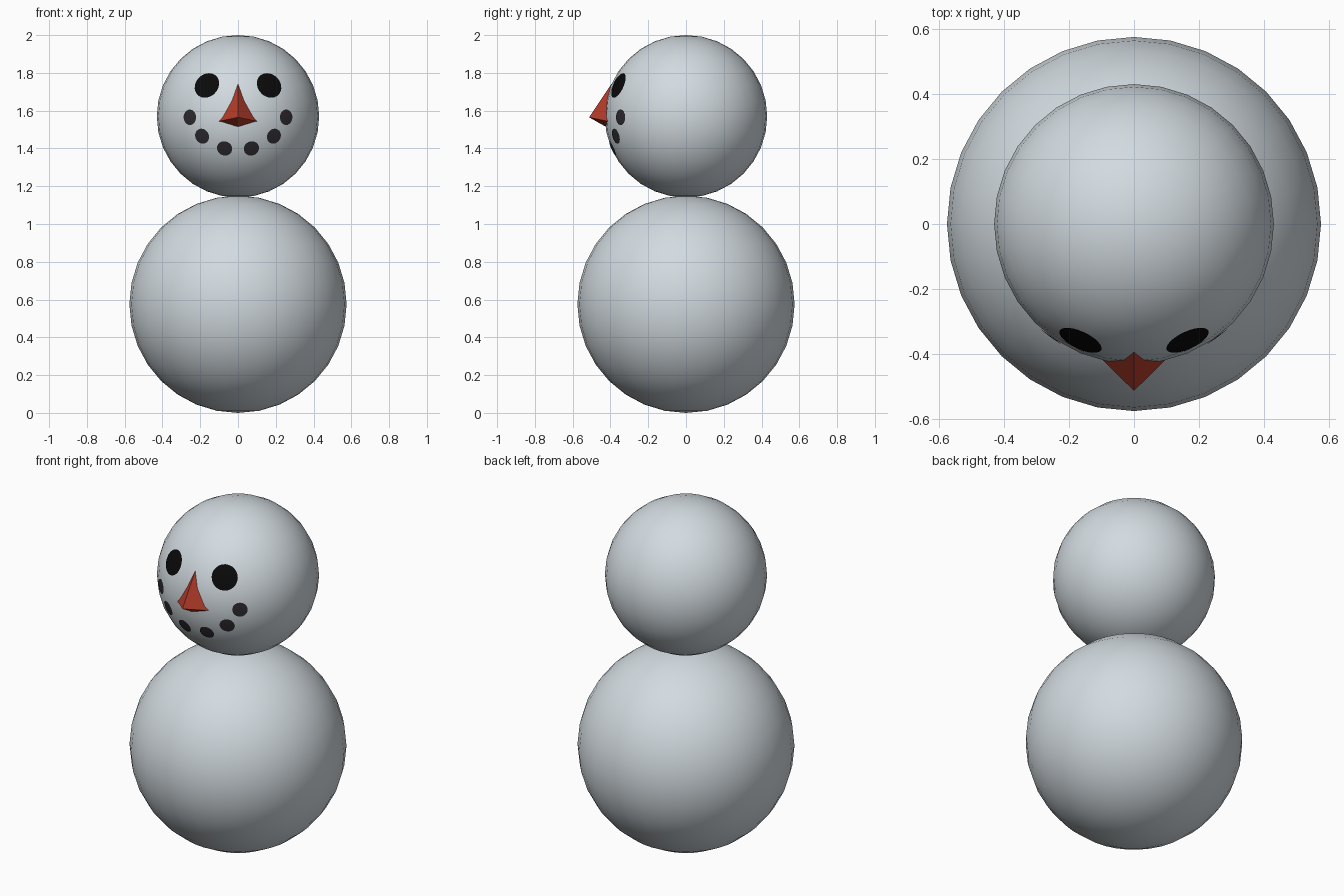
import bpy, bmesh, math
from mathutils import Vector

if "Cube" in bpy.data.objects:
    bpy.data.objects.remove(bpy.data.objects["Cube"])

def material(name, rgb):
    m = bpy.data.materials.new(name)
    m.diffuse_color = (*rgb, 1)
    m.use_nodes = True
    m.node_tree.nodes["Principled BSDF"].inputs["Base Color"].default_value = m.diffuse_color
    return m

SNOW = material("snow_white", (0.65, 0.71, 0.75))
BLACK = material("eye_black", (0.003, 0.003, 0.003))
COAL = material("coal_grey", (0.028, 0.024, 0.029))
ORANGE = material("nose_red", (0.46, 0.045, 0.023))

HEAD = Vector((0, 0, 1.57))
HEAD_R = 0.43

def add_object(name, bm, mat, smooth):
    bmesh.ops.recalc_face_normals(bm, faces=bm.faces)
    for f in bm.faces:
        f.smooth = smooth
    mesh = bpy.data.meshes.new(name)
    bm.to_mesh(mesh)
    bm.free()
    mesh.materials.append(mat)
    ob = bpy.data.objects.new(name, mesh)
    bpy.context.collection.objects.link(ob)
    return ob

def ball(name, z, r):
    bm = bmesh.new()
    bmesh.ops.create_uvsphere(bm, u_segments=32, v_segments=16, radius=r)
    add_object(name, bm, SNOW, True).location.z = z

def patch(name, x, z, r, mat, sides=24, rings=3):
    """Thin round spot that follows the curve of the head."""
    dx, dz = x, z - HEAD.z
    d = Vector((dx, -math.sqrt(HEAD_R**2 - dx * dx - dz * dz), dz)).normalized()
    u = d.cross(Vector((0, 0, 1))).normalized()
    v = u.cross(d)
    lift = HEAD_R + 0.002
    bm = bmesh.new()
    centre = bm.verts.new(HEAD + d * lift)
    prev = None
    for k in range(1, rings + 1):
        rr = r * k / rings
        ring = []
        for i in range(sides):
            a = 2 * math.pi * i / sides
            p = d * HEAD_R + (u * math.cos(a) + v * math.sin(a)) * rr
            ring.append(bm.verts.new(HEAD + p.normalized() * lift))
        for i in range(sides):
            j = (i + 1) % sides
            if prev:
                bm.faces.new((prev[i], ring[i], ring[j], prev[j]))
            else:
                bm.faces.new((centre, ring[i], ring[j]))
        prev = ring
    bm.normal_update()
    # make the open patch face outwards
    flip = [f for f in bm.faces if f.normal.dot(d) < 0]
    bmesh.ops.reverse_faces(bm, faces=flip)
    ob = add_object(name, bm, mat, True)
    if ob.data.polygons[0].normal.dot(d) < 0:
        ob.data.flip_normals()

# Snow balls
ball("body", 0.575, 0.575)
ball("head", HEAD.z, HEAD_R)

# Eyes and mouth dots, mirrored left and right
for side, s in (("left", -1), ("right", 1)):
    patch(f"eye_{side}", s * 0.166, 1.735, 0.071, BLACK)
    for i, (x, z) in enumerate([(0.255, 1.565), (0.19, 1.465), (0.071, 1.40)]):
        patch(f"mouth_dot_{side}_{i + 1}", s * x, z, 0.041, COAL)

# Faceted nose: four-sided pyramid pointing forward
bm = bmesh.new()
tip = bm.verts.new((0, -0.513, 1.565))
base = [bm.verts.new(p) for p in [(0, -0.395, 1.742), (0.105, -0.41, 1.543),
                                  (0, -0.425, 1.515), (-0.105, -0.41, 1.543)]]
for i in range(4):
    bm.faces.new((tip, base[i], base[(i + 1) % 4]))
bm.faces.new(base[::-1])
add_object("nose", bm, ORANGE, False)
